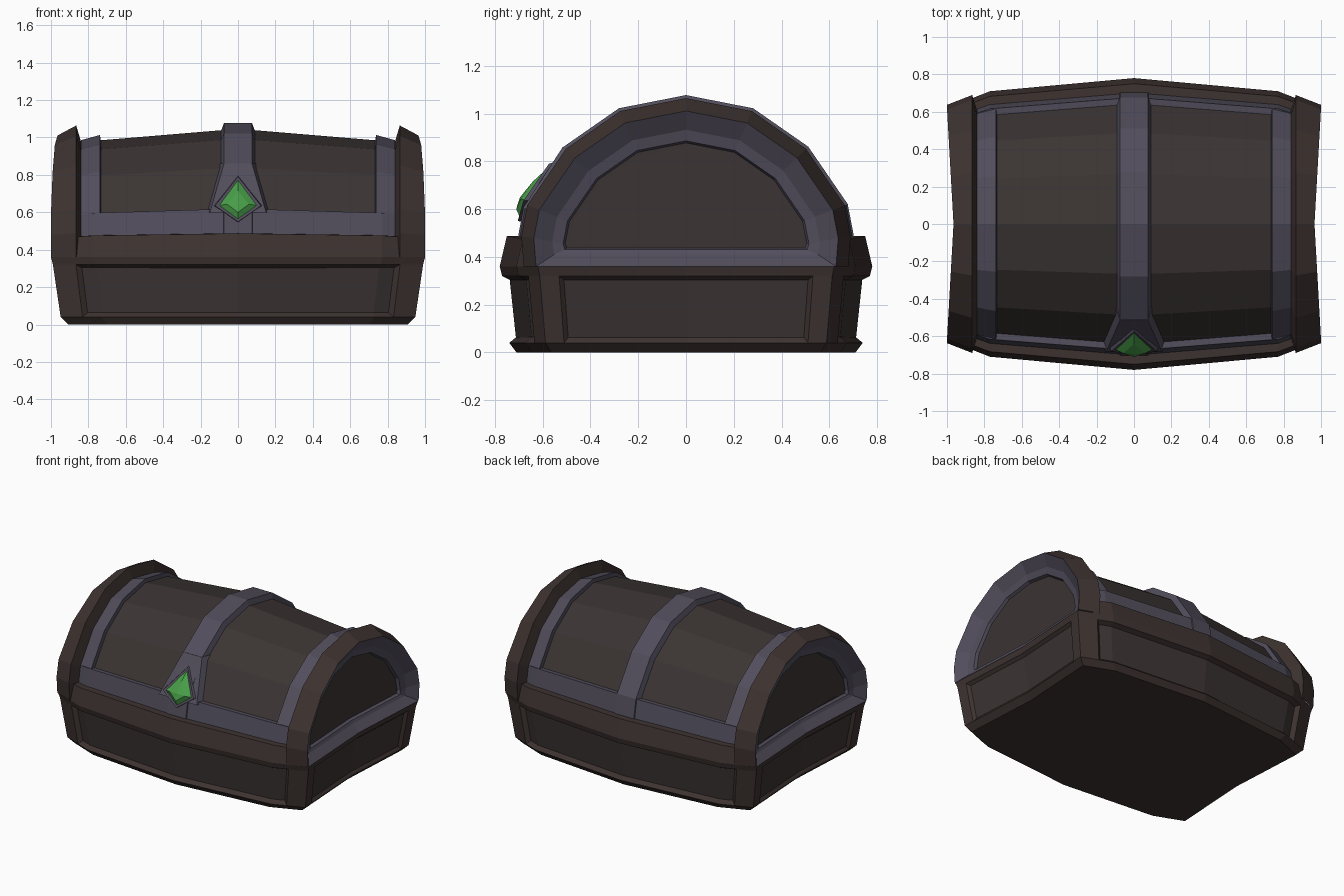
import bpy, bmesh

cube = bpy.data.objects.get("Cube")
if cube:
    bpy.data.objects.remove(cube)


def material(name, color):
    m = bpy.data.materials.new(name)
    m.use_nodes = True
    m.diffuse_color = (*color, 1)
    m.node_tree.nodes["Principled BSDF"].inputs["Base Color"].default_value = (*color, 1)
    return m


FRAME = material("frame wood", (.047, .033, .030))
PANEL = material("panel wood", (.043, .034, .033))
METAL = material("violet metal", (.082, .074, .105))
GEM = material("green gem", (.065, .34, .065))


def finish(name, bm, mat):
    bmesh.ops.recalc_face_normals(bm, faces=bm.faces)
    mesh = bpy.data.meshes.new(name)
    bm.to_mesh(mesh)
    bm.free()
    mesh.materials.append(mat)
    obj = bpy.data.objects.new(name, mesh)
    bpy.context.collection.objects.link(obj)
    return obj


def skin(bm, rings, closed=False):
    """Join rings of points with quads; returns the rings of vertices."""
    rows = [[bm.verts.new(p) for p in ring] for ring in rings]
    n = len(rows[0])
    for a, b in zip(rows, rows[1:]):
        for i in range(n if closed else n - 1):
            j = (i + 1) % n
            bm.faces.new((a[i], a[j], b[j], b[i]))
    return rows


def loft(name, rings, mat, closed=False, cap=False):
    bm = bmesh.new()
    rows = skin(bm, rings, closed)
    if cap:
        bm.faces.new(rows[-1])
    return finish(name, bm, mat)


# Barrel bulge along the length, and the domed lid section
HINGE = .36
HALF = [(.69, .36), (.70, .49), (.675, .62), (.51, .86), (.28, 1.02), (0, 1.075)]
DOME = HALF + [(-y, z) for y, z in HALF[-2::-1]]


def bulge(x):
    x = abs(x)
    return 1 - .09 * x / .77 if x < .77 else .91 - .5 * (x - .77)


def lift(z, s):
    return HINGE + (z - HINGE) * s


def dome(x, s):
    return [(x, y * s, lift(z, s)) for y, z in DOME]


def dish(y):
    """How far the chest ends curve inward at depth y."""
    return .035 * max(0, 1 - abs(y) / .62)


# Lower box: bulged plan, lofted upward, with recessed panels
def plan(z, X, Y):
    quarter = [(1, .69), (1, .795), (.875, bulge(.875)), (.77, .91)]
    right = [(x * X - dish(y * Y), y * Y, z) for x, y in quarter]
    back = right + [(0, Y, z)] + [(-x, y, z) for x, y, z in right[::-1]]
    front = [(x, -y, z) for x, y, z in back[::-1]]
    return back + [(-X + dish(0), 0, z)] + front + [(X - dish(0), 0, z)]


bm = bmesh.new()
rows = skin(bm, [plan(0, .91, .71), plan(.04, .95, .74),
                 plan(.32, .99, .77), plan(HINGE, 1, .78)], closed=True)
bm.faces.new(rows[0])
bm.faces.new(rows[-1])
bmesh.ops.recalc_face_normals(bm, faces=bm.faces)
bm.normal_update()
tall = [f for f in bm.faces if .1 < f.calc_center_median().z < .25]
long_faces = [f for f in tall if abs(f.calc_center_median().x) < .84]
end_faces = [f for f in tall if abs(f.calc_center_median().y) < .45]
recessed = []
for faces, depth in ((long_faces, .03), (end_faces, .018)):
    bmesh.ops.inset_region(bm, faces=faces, thickness=.02, depth=-depth,
                           use_even_offset=True, use_boundary=True)
    recessed += faces
for f in recessed:
    f.material_index = 1
box = finish("lower_box", bm, FRAME)
box.data.materials.append(PANEL)

# Lid boards between the bands
loft("lid_boards", [dome(x, bulge(x) - .04) for x in (-.76, -.38, 0, .38, .76)], PANEL)

# Rim and metal edging along front and back
STATIONS = (-.9, -.77, 0, .77, .9)
RIM = [(.74, .33), (.78, .36), (.75, .487), (.62, .49)]
EDGING = [(.66, .45), (.703, .48), (.677, .62), (.61, .615)]
for side, label in ((-1, "front"), (1, "back")):
    for part, section, mat, reach in (("rim", RIM, FRAME, .9),
                                      ("edging", EDGING, METAL, .84)):
        xs = [max(-reach, min(reach, x)) for x in STATIONS]
        loft(f"{label}_{part}",
             [[(x, side * y * bulge(x), lift(z, bulge(x))) for y, z in section] for x in xs],
             mat)

# Metal bands over the lid
loft("middle_band", [dome(-.095, .93), dome(-.075, 1.003),
                     dome(.075, 1.003), dome(.095, .93)], METAL)

for s, label in ((-1, "right"), (1, "left")):
    loft(f"{label}_band", [dome(s * x, k) for x, k in
                           ((.73, .84), (.738, bulge(.738)), (.84, bulge(.84)))], METAL)

    # End arch: inner wall, ridge, then a bevel to the outer edge
    outer = [(s * (1 - dish(y)), y, z) for _, y, z in dome(0, .91)]
    loft(f"{label}_arch", [dome(s * .83, .82), dome(s * .865, .985), outer], FRAME)

    # End wall: metal surround stepping in to a wooden panel
    def end_loop(k, inset, sill):
        ring = [(y, max(z, sill)) for _, y, z in dome(0, k)] + [(0, sill)]
        return [(s * (1 - dish(y) - inset), y, z) for y, z in ring]

    loft(f"{label}_end_surround",
         [end_loop(.91, 0, .36), end_loop(.80, .05, .41), end_loop(.735, .06, .43),
          end_loop(.72, .085, .44)], METAL, closed=True)
    loft(f"{label}_end_panel",
         [end_loop(.735, .08, .43), end_loop(.70, .08, .45)], PANEL, closed=True, cap=True)


# Clasp and gem follow the front of the lid
def on_front(x, z, h):
    for (y0, z0), (y1, z1) in zip(HALF[1:], HALF[2:]):
        if z0 <= z <= z1:
            return (x, -(y0 + (y1 - y0) * (z - z0) / (z1 - z0)) - h, z)


def diamond(w, low, mid, high, h):
    return [on_front(0, low, h), on_front(w, mid, h),
            on_front(0, high, h), on_front(-w, mid, h)]


def flare(grow, h):
    return [on_front(x, z, h) for x, z in
            ((-.15 - grow, .60), (.15 + grow, .60), (.075 + grow, .86), (-.075 - grow, .86))]


loft("clasp_flare", [flare(.02, -.06), flare(0, .006)], METAL, closed=True, cap=True)
loft("gem_setting", [diamond(.13, .545, .635, .80, -.01), diamond(.122, .55, .635, .79, .016),
                     diamond(.10, .565, .637, .772, .012)], METAL, closed=True)
loft("gem", [diamond(.102, .562, .637, .775, .008), diamond(.058, .60, .643, .715, .032),
             [on_front(0, .648, .04)] * 4], GEM, closed=True)
